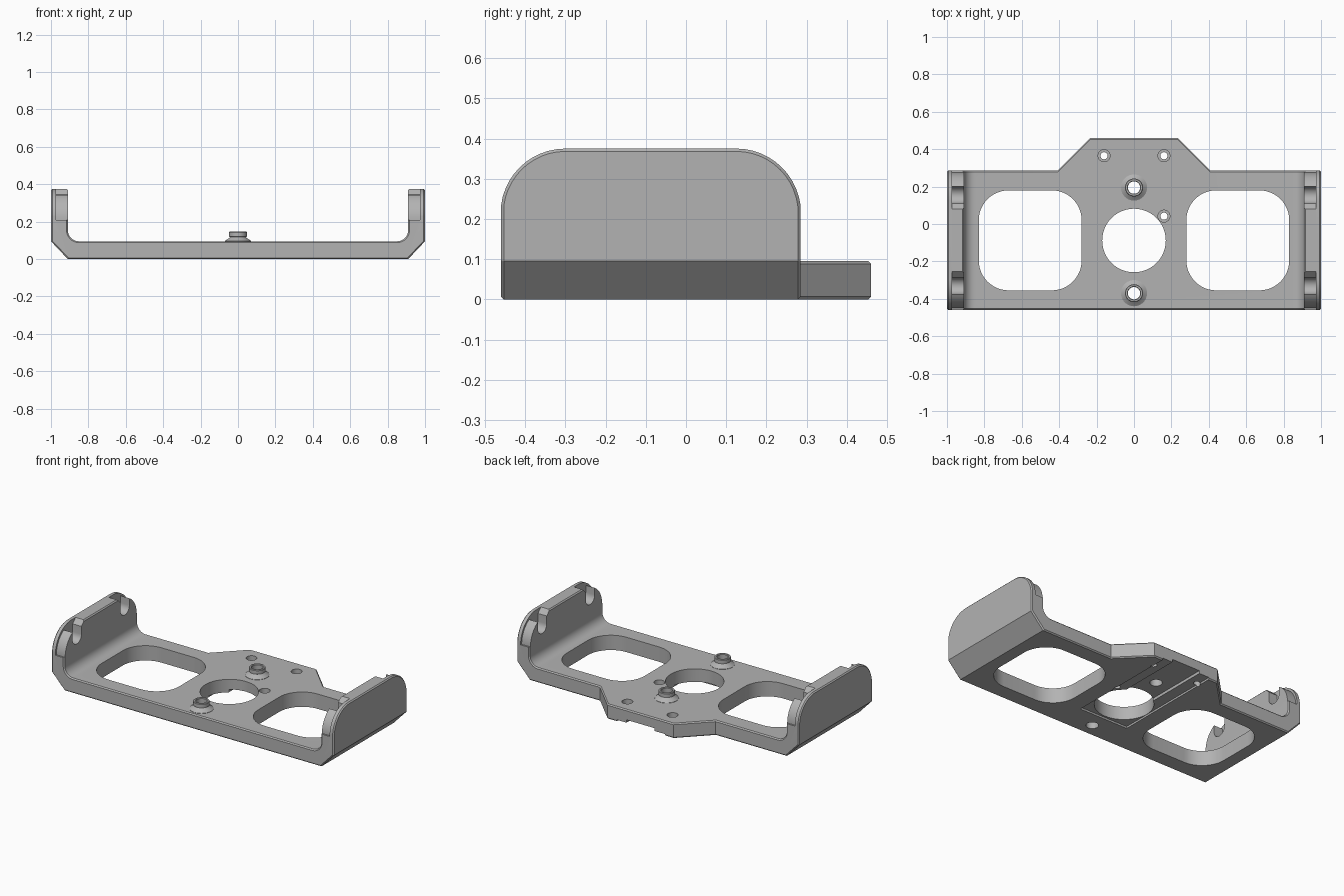
import bpy, bmesh, math

old = bpy.data.objects.get("Cube")
if old:
    bpy.data.objects.remove(old)

# Single flat metal colour
metal = bpy.data.materials.new("grey_metal")
metal.use_nodes = True
GREY = (0.45, 0.45, 0.45, 1)
metal.diffuse_color = GREY
metal.node_tree.nodes["Principled BSDF"].inputs["Base Color"].default_value = GREY


def arc(cx, cy, r, a0, a1, n=12):
    """Points on a circular arc, angles in degrees."""
    steps = [math.radians(a0 + (a1 - a0) * i / n) for i in range(n + 1)]
    return [(cx + r * math.cos(a), cy + r * math.sin(a)) for a in steps]


def rounded_rect(x0, x1, y0, y1, r):
    return (arc(x1 - r, y1 - r, r, 0, 90) + arc(x0 + r, y1 - r, r, 90, 180)
            + arc(x0 + r, y0 + r, r, 180, 270) + arc(x1 - r, y0 + r, r, 270, 360))


def add_object(name, bm):
    bmesh.ops.recalc_face_normals(bm, faces=bm.faces)
    mesh = bpy.data.meshes.new(name)
    bm.to_mesh(mesh)
    bm.free()
    mesh.materials.append(metal)
    ob = bpy.data.objects.new(name, mesh)
    bpy.context.collection.objects.link(ob)
    return ob


def prism(name, pts, axis, lo, hi):
    """Extrude a 2D outline along an axis from lo to hi."""
    place = {"x": lambda p, d: (d, p[0], p[1]),
             "y": lambda p, d: (p[0], d, p[1]),
             "z": lambda p, d: (p[0], p[1], d)}[axis]
    bm = bmesh.new()
    rings = [[bm.verts.new(place(p, d)) for p in pts] for d in (lo, hi)]
    bm.faces.new(rings[0])
    bm.faces.new(rings[1])
    n = len(pts)
    for i in range(n):
        j = (i + 1) % n
        bm.faces.new((rings[0][i], rings[0][j], rings[1][j], rings[1][i]))
    return add_object(name, bm)


def ring_lathe(name, profile, x, y, n=40):
    """Spin a closed (radius, height) profile around a vertical axis."""
    bm = bmesh.new()
    rings = []
    for k in range(n):
        a = math.tau * k / n
        rings.append([bm.verts.new((x + r * math.cos(a), y + r * math.sin(a), z))
                      for r, z in profile])
    m = len(profile)
    for k in range(n):
        for i in range(m):
            a, b = rings[k], rings[(k + 1) % n]
            j = (i + 1) % m
            bm.faces.new((a[i], a[j], b[j], b[i]))
    return add_object(name, bm)


def smooth(ob):
    bpy.ops.object.select_all(action="DESELECT")
    ob.select_set(True)
    bpy.context.view_layer.objects.active = ob
    bpy.ops.object.shade_smooth_by_angle(angle=math.radians(30))


cutters = []


def combine(ob, other, operation="DIFFERENCE"):
    other.hide_render = True
    cutters.append(other)
    mod = ob.modifiers.new(other.name, "BOOLEAN")
    mod.operation = operation
    mod.solver = "EXACT"
    mod.object = other


def circle(x, y, r):
    return arc(x, y, r, 0, 360, 48)[:-1]


# Cradle body: U section with chamfered lower corners and inner fillets
half = [(0.91, 0), (1, 0.095), (1, 0.5), (0.91, 0.5)] + arc(0.85, 0.155, 0.06, 0, -90, 8)
section = half + [(-x, z) for x, z in reversed(half)]
body = prism("cradle_body", section, "y", -0.7, 0.7)

# Plan outline with the tapered rear tongue
side = [(1.2, -0.46), (1.2, 0.285), (0.41, 0.285), (0.235, 0.46)]
plan = side + [(-x, y) for x, y in reversed(side)]
combine(body, prism("plan_outline", plan, "z", -0.2, 0.7), "INTERSECT")

# Rounded upper corners of the end walls
wall = ([(-0.8, -0.2), (0.8, -0.2), (0.8, 0.21)] + arc(0.125, 0.214, 0.161, 0, 90)
        + arc(-0.3, 0.214, 0.161, 90, 180) + [(-0.8, 0.21)])
combine(body, prism("wall_outline", wall, "x", -1.3, 1.3), "INTERSECT")

# Small chamfer on the outer edges
bevel = body.modifiers.new("edge_chamfer", "BEVEL")
bevel.width = 0.007
bevel.segments = 1
bevel.limit_method = "ANGLE"
bevel.angle_limit = math.radians(50)

# Large windows and the centre opening
for x0, x1 in ((0.28, 0.83), (-0.83, -0.28)):
    combine(body, prism("window_cutter", rounded_rect(x0, x1, -0.355, 0.18, 0.16),
                        "z", -0.2, 0.3))
combine(body, prism("centre_cutter", circle(0, -0.088, 0.17), "z", -0.2, 0.3))

# Stepped mounting channel under the tongue
for w, front, depth in ((0.172, -0.27, 0.012), (0.1, -0.1, 0.03)):
    outline = [(-w, front), (w, front), (w, 0.7), (-w, 0.7)]
    combine(body, prism("channel_cutter", outline, "z", -0.1, depth))

# Counterbored screw holes
for x, y in ((-0.16, 0.365), (0.16, 0.365), (0.16, 0.042)):
    combine(body, prism("counterbore_cutter", circle(x, y, 0.032), "z", 0.055, 0.3))
    combine(body, prism("screw_hole_cutter", circle(x, y, 0.019), "z", -0.2, 0.2))

# Strap slots on the inside of the end walls, with lowered corner lands
slot = ([(0.005, 0.45), (0.11, 0.345)] + arc(0.155, 0.295, 0.045, 180, 360)
        + arc(0.125, 0.21, 0.15, 60, 0) + [(0.4, 0.21), (0.4, 0.45)])
for pts in (slot, [(-0.175 - y, z) for y, z in slot]):
    for lo, hi in ((0.7, 0.972), (-0.972, -0.7)):
        combine(body, prism("slot_cutter", pts, "x", lo, hi))

# Through holes beneath the bushings
BUSHINGS = {"rear_bushing": (0, 0.195), "front_bushing": (0, -0.37)}
for x, y in BUSHINGS.values():
    combine(body, prism("bushing_hole_cutter", circle(x, y, 0.036), "z", -0.2, 0.3))

# Bake the cuts and discard the cutters
bpy.context.view_layer.update()
graph = bpy.context.evaluated_depsgraph_get()
baked = bpy.data.meshes.new_from_object(body.evaluated_get(graph))
body.modifiers.clear()
body.data = baked
baked.materials.clear()
baked.materials.append(metal)
for poly in baked.polygons:
    poly.material_index = 0
for c in cutters:
    bpy.data.objects.remove(c)
smooth(body)

# Flanged bushings standing on the plate
profile = [(0.033, 0.08), (0.07, 0.08), (0.07, 0.097), (0.048, 0.112), (0.042, 0.118),
           (0.048, 0.121), (0.048, 0.143), (0.045, 0.147), (0.036, 0.147), (0.033, 0.143)]
for name, (x, y) in BUSHINGS.items():
    smooth(ring_lathe(name, profile, x, y))
